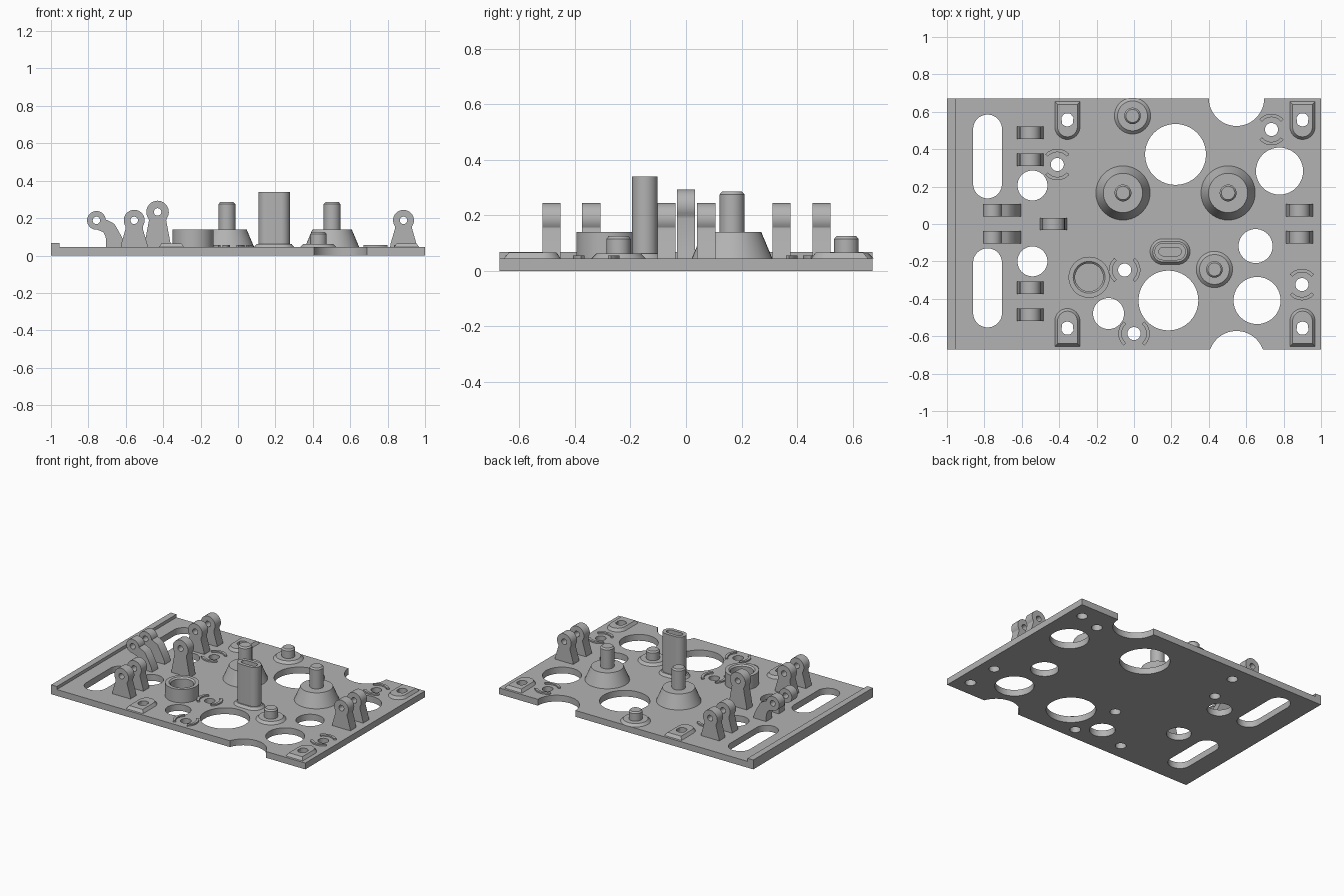
import bpy, bmesh, math
from mathutils import Vector

if "Cube" in bpy.data.objects:
    bpy.data.objects.remove(bpy.data.objects["Cube"])

TOP = 0.045          # top of the base plate
HALF_Y = 0.672       # half depth of the base plate

grey = bpy.data.materials.new("grey plastic")
grey.diffuse_color = (0.45, 0.45, 0.45, 1)
grey.use_nodes = True
grey.node_tree.nodes["Principled BSDF"].inputs["Base Color"].default_value = grey.diffuse_color


def finish(ob):
    """Give the part its colour and smooth only the round surfaces."""
    ob.data.materials.clear()
    ob.data.materials.append(grey)
    bpy.ops.object.select_all(action='DESELECT')
    ob.select_set(True)
    bpy.context.view_layer.objects.active = ob
    if ob.type == 'CURVE':
        bpy.ops.object.convert(target='MESH')
    bpy.ops.object.shade_smooth_by_angle(angle=math.radians(30))


def arc(cx, cy, r, a0, a1, n=24):
    """Points along an arc, angles in degrees."""
    angles = [math.radians(a0 + (a1 - a0) * i / n) for i in range(n + 1)]
    return [(cx + r * math.cos(a), cy + r * math.sin(a)) for a in angles]


def circle(cx, cy, r, n=40):
    return arc(cx, cy, r, 0, 360, n)[:-1]


def prism(name, loops, lo, hi, along_y=False):
    """Flat outline with holes, extruded along z, or along y for upright parts."""
    cu = bpy.data.curves.new(name, 'CURVE')
    cu.dimensions = '2D'
    cu.fill_mode = 'BOTH'
    cu.extrude = (hi - lo) / 2
    for pts in loops:
        s = cu.splines.new('POLY')
        s.points.add(len(pts) - 1)
        for p, (x, y) in zip(s.points, pts):
            p.co = (x, y, 0, 1)
        s.use_cyclic_u = True
    ob = bpy.data.objects.new(name, cu)
    bpy.context.collection.objects.link(ob)
    mid = (lo + hi) / 2
    if along_y:
        ob.rotation_euler.x = math.pi / 2
        ob.location.y = mid
    else:
        ob.location.z = mid
    finish(ob)


def loft(name, rings, cap=True):
    """Skin a list of equally long rings; cap closes the last one."""
    bm = bmesh.new()
    vs = [[bm.verts.new(p) for p in ring] for ring in rings]
    n = len(vs[0])
    for a, b in zip(vs, vs[1:]):
        for i in range(n):
            j = (i + 1) % n
            bm.faces.new((a[i], a[j], b[j], b[i]))
    if cap:
        bm.faces.new(vs[-1])
    me = bpy.data.meshes.new(name)
    bm.to_mesh(me)
    bm.free()
    ob = bpy.data.objects.new(name, me)
    bpy.context.collection.objects.link(ob)
    finish(ob)


def boss(name, x, y, profile, straight=0.0):
    """Stack of (radius, z) rings; straight stretches them into stadiums along x."""
    rings = []
    for r, z in profile:
        pts = arc(x + straight, y, r, -90, 90, 20) + arc(x - straight, y, r, 90, 270, 20)
        if not straight:
            pts = circle(x, y, r)
        rings.append([(px, py, z) for px, py in pts])
    loft(name, rings)


def slot(cx, y0, y1, r):
    return arc(cx, y1 - r, r, 0, 180) + arc(cx, y0 + r, r, 180, 360)


# Base plate with edge notches, round holes and slots
screws = [(-0.41, 0.318, 90), (0.735, 0.505, 90), (0.898, -0.324, 90),
          (-0.05, -0.246, 0), (0, -0.586, 0)]
pads = [(x, s) for x in (-0.356, 0.901) for s in (1, -1)]
PAD_HOLE_Y = 0.557
outline = ([(-1, -HALF_Y)] + arc(0.548, -0.722, 0.15, 160.5, 19.5)
           + [(1, -HALF_Y), (1, HALF_Y)] + arc(0.548, 0.672, 0.148, 0, -180)
           + [(-1, HALF_Y)])
holes = [(-0.543, 0.206, 0.08), (-0.543, -0.2, 0.08), (-0.136, -0.479, 0.083),
         (0.184, -0.409, 0.16), (0.222, 0.372, 0.163), (0.778, 0.283, 0.126),
         (0.65, -0.118, 0.091), (0.658, -0.409, 0.126)]
holes += [(x, y, 0.035) for x, y, _ in screws]
holes += [(x, s * PAD_HOLE_Y, 0.035) for x, s in pads]
prism("base_plate", [outline, slot(-0.783, 0.137, 0.585, 0.077),
                     slot(-0.783, -0.553, -0.13, 0.077)]
      + [circle(*h) for h in holes], 0, TOP)

# Raised lip along the left edge
prism("edge_lip", [[(-1, -HALF_Y), (-0.955, -HALF_Y), (-0.955, HALF_Y), (-1, HALF_Y)]],
      TOP, 0.067)

# Thin curved ribs on both sides of each screw hole
for x, y, turn in screws:
    for a in (turn, turn + 180):
        rib = arc(x, y, 0.084, a - 50, a + 50, 16) + arc(x, y, 0.066, a + 50, a - 50, 16)
        prism("screw_rib", [rib], TOP - 0.005, 0.055)


# Corner pads: chamfered, rounded towards the middle, pierced by a hole
def pad_ring(r, h):
    return ([(px, py) for px, py in arc(0, 0, r, -180, 0, 20)]
            + [(r, h / 2), (r, h), (r / 2, h), (0, h), (-r / 2, h), (-r, h), (-r, h / 2)])


for x, s in pads:
    centre_y = 0.519
    hole = Vector((0, PAD_HOLE_Y - centre_y))
    top = pad_ring(0.053, 0.12)
    inner = [hole + (Vector(p) - hole).normalized() * 0.035 for p in top]
    rings = []
    for pts, z in ((pad_ring(0.067, 0.136), TOP), (top, 0.065), (inner, 0.065), (inner, TOP)):
        ring = [(x + p[0], s * (centre_y + p[1]), z) for p in pts]
        rings.append(ring if s > 0 else ring[::-1])
    loft("corner_pad", rings, cap=False)

# Tall posts on conical bases
for x in (-0.059, 0.503):
    boss("cone_post", x, 0.166, [(0.145, TOP), (0.105, 0.14), (0.045, 0.14),
                                 (0.045, 0.275), (0.036, 0.285)])

# Short posts on low flanges
for x, y in ((-0.008, 0.578), (0.43, -0.243)):
    boss("short_post", x, y, [(0.097, TOP), (0.08, 0.062), (0.044, 0.062),
                              (0.044, 0.115), (0.035, 0.125)])

# Open cup
boss("cup", -0.24, -0.285, [(0.11, TOP), (0.11, 0.14), (0.085, 0.14),
                            (0.075, 0.13), (0.075, 0.05)])

# Oblong tower with a flange and a slot in its top
boss("oblong_tower", 0.193, -0.148,
     [(0.069, TOP), (0.055, 0.062), (0.046, 0.062), (0.046, 0.34),
      (0.022, 0.34), (0.022, 0.24)], straight=0.038)


# Upright hinge brackets with a pierced round head
def bracket(name, x, y, head_z, r):
    side = [(0.072, TOP - 0.005), (0.07, 0.06), (0.046, head_z - 0.045)]
    pts = ([(x + a, b) for a, b in side] + arc(x, head_z, r, -35, 215)
           + [(x - a, b) for a, b in reversed(side)])
    prism(name, [pts, circle(x, head_z, 0.02, 20)], y - 0.033, y + 0.033, True)


for y in (0.488, 0.344, -0.341, -0.485):
    bracket("left_bracket", -0.555, y, 0.188, 0.056)
bracket("tall_bracket", -0.43, 0.0, 0.233, 0.06)
for y in (0.073, -0.07):
    bracket("right_bracket", 0.885, y, 0.188, 0.056)

    # Leaning brackets at the left edge
    lean = ([(-0.705, TOP - 0.005), (-0.603, TOP - 0.005), (-0.61, 0.075), (-0.63, 0.115),
             (-0.66, 0.168), (-0.68, 0.18)] + arc(-0.757, 0.188, 0.05, 5, 275)
            + [(-0.72, 0.125), (-0.708, 0.1), (-0.705, 0.075)])
    prism("leaning_bracket", [lean, circle(-0.757, 0.188, 0.02, 20)],
          y - 0.033, y + 0.033, True)
